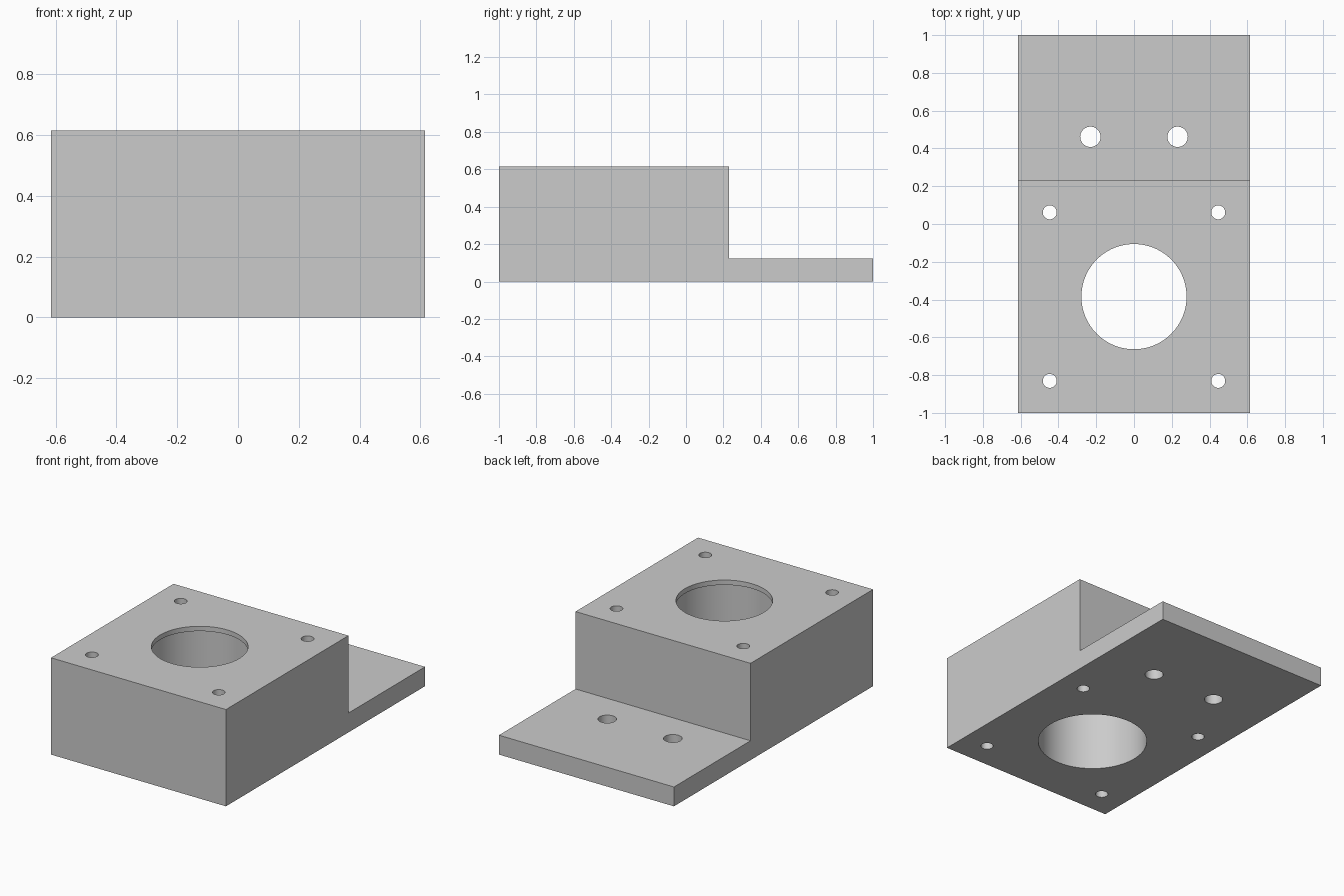
import bpy

if "Cube" in bpy.data.objects:
    bpy.data.objects.remove(bpy.data.objects["Cube"], do_unlink=True)

U = 1 / 65                    # model units per design millimetre
WIDTH, LENGTH, HEIGHT = 80 * U, 130 * U, 40 * U
BLOCK, FLANGE = 80 * U, 8 * U
BORE_Y = -1 + BLOCK / 2
LIP = 2 * U

grey = bpy.data.materials.new("light_grey")
grey.use_nodes = True
grey.diffuse_color = (0.6, 0.6, 0.6, 1)
grey.node_tree.nodes["Principled BSDF"].inputs["Base Color"].default_value = (0.6, 0.6, 0.6, 1)

# Stepped body: side profile extruded across the width
profile = [(-1, 0), (1, 0), (1, FLANGE), (-1 + BLOCK, FLANGE),
           (-1 + BLOCK, HEIGHT), (-1, HEIGHT)]
n = len(profile)
verts = [(x, y, z) for x in (-WIDTH / 2, WIDTH / 2) for y, z in profile]
faces = [tuple(reversed(range(n))), tuple(range(n, 2 * n))]
faces += [(i, (i + 1) % n, (i + 1) % n + n, i + n) for i in range(n)]
mesh = bpy.data.meshes.new("mounting_block")
mesh.from_pydata(verts, [], faces)
mesh.materials.append(grey)
body = bpy.data.objects.new("mounting_block", mesh)
bpy.context.collection.objects.link(body)


def drill(name, x, y, radius, bottom, top, sides=48):
    """Cut a vertical round hole through the body."""
    bpy.ops.mesh.primitive_cylinder_add(vertices=sides, radius=radius, depth=top - bottom,
                                        location=(x, y, (top + bottom) / 2))
    cutter = bpy.context.object
    cutter.name = name
    cutter.hide_render = True
    cutter.data.materials.append(grey)
    mod = body.modifiers.new(name, 'BOOLEAN')
    mod.operation = 'DIFFERENCE'
    mod.solver = 'EXACT'
    mod.object = cutter
    bpy.context.view_layer.objects.active = body
    bpy.ops.object.modifier_apply(modifier=name)
    bpy.data.objects.remove(cutter, do_unlink=True)


# Wide bore from below, leaving a thin lip around the top opening
drill("bore_cutter", 0, BORE_Y, 21 * U, -0.1, HEIGHT - LIP, 96)
drill("opening_cutter", 0, BORE_Y, 18.1 * U, HEIGHT / 2, HEIGHT + 0.1, 96)

# Four block holes and two flange holes
for sx in (-1, 1):
    for sy in (-1, 1):
        drill("block_hole_cutter", sx * 29 * U, BORE_Y + sy * 29 * U, 2.4 * U, -0.1, HEIGHT + 0.1)
    drill("flange_hole_cutter", sx * 15 * U, -1 + 95 * U, 3.5 * U, -0.1, FLANGE + 0.1)

# Smooth bores with crisp edges
bpy.ops.object.select_all(action='DESELECT')
body.select_set(True)
bpy.context.view_layer.objects.active = body
bpy.ops.object.shade_smooth_by_angle(angle=0.52)
